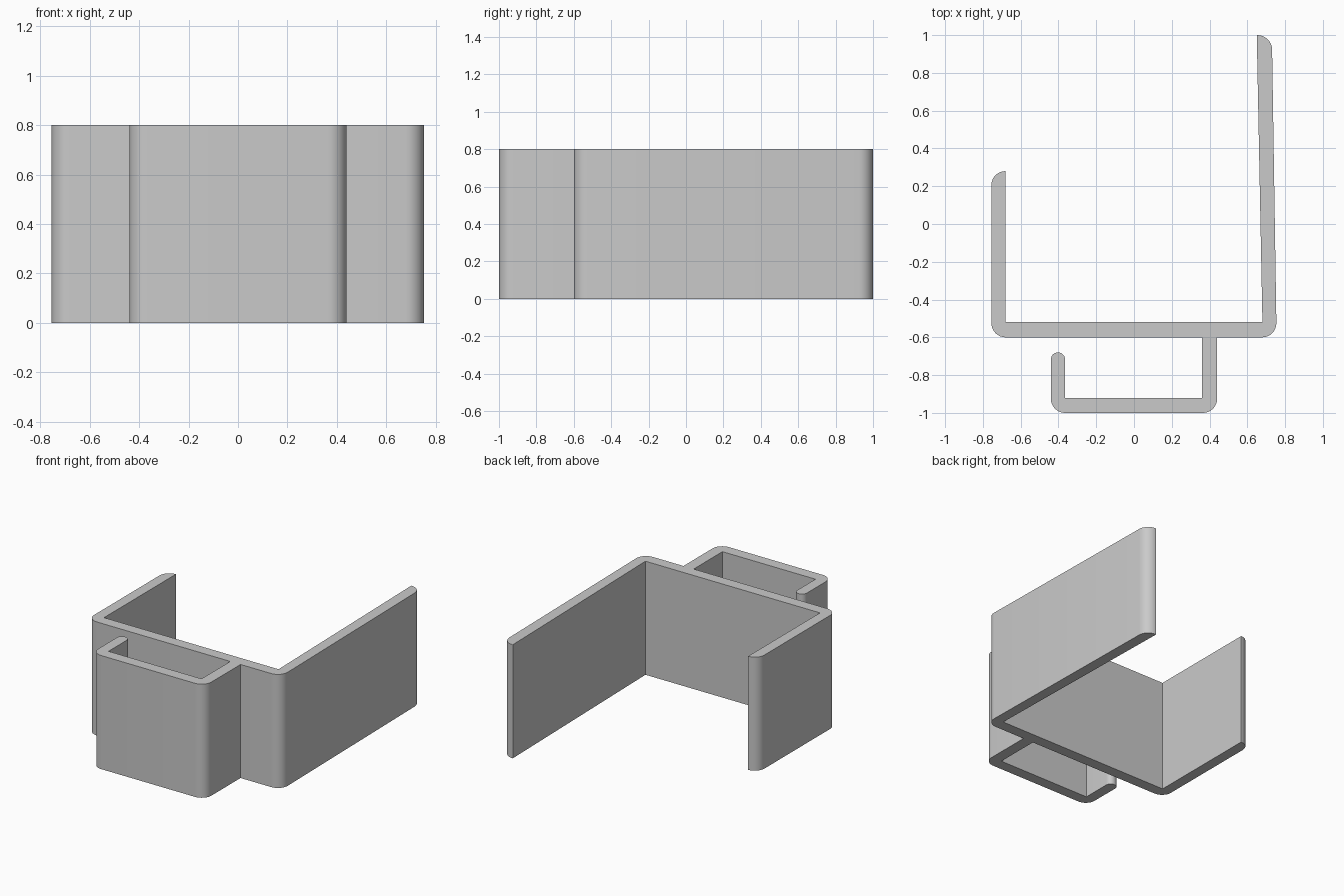
import bpy
import bmesh
import math
from mathutils import Vector

HEIGHT = 0.8
STEPS = 8

if "Cube" in bpy.data.objects:
    bpy.data.objects.remove(bpy.data.objects["Cube"])


def fillet(prev, corner, nxt, radius):
    """Points of an arc that rounds one corner of an outline."""
    a, b = (prev - corner).normalized(), (nxt - corner).normalized()
    half = a.angle(b) / 2
    centre = corner + (a + b).normalized() * radius / math.sin(half)
    reach = radius / math.tan(half)
    start = (corner + a * reach - centre).normalized()
    end = (corner + b * reach - centre).normalized()
    return [centre + start.slerp(end, i / STEPS) * radius for i in range(STEPS + 1)]


def rounded_outline(corners):
    pts = [Vector((x, y)) for x, y, r in corners]
    out = []
    for i, (x, y, r) in enumerate(corners):
        if r:
            out += fillet(pts[i - 1], pts[i], pts[(i + 1) % len(pts)], r)
        else:
            out.append(pts[i])
    return out


# Bracket cross-section: x, y, corner radius
outline = [
    # front wall up to the small hook
    (-0.755, -0.6, 0.075), (0.36, -0.6, 0),
    # inside of the small hook
    (0.36, -0.92, 0), (-0.365, -0.92, 0),
    # hook tip and outside
    (-0.365, -0.68, 0.037), (-0.44, -0.68, 0.037),
    (-0.44, -1, 0.075), (0.44, -1, 0.075), (0.44, -0.6, 0),
    # long leaning arm
    (0.755, -0.6, 0.075), (0.73, 1, 0.078), (0.65, 1, 0),
    # inside of the channel and short arm
    (0.68, -0.52, 0), (-0.68, -0.52, 0),
    (-0.68, 0.28, 0), (-0.755, 0.28, 0.074),
]

# Extrude the cross-section upward
bm = bmesh.new()
base = bm.faces.new([bm.verts.new((p.x, p.y, 0)) for p in rounded_outline(outline)])
grown = bmesh.ops.extrude_face_region(bm, geom=[base], use_keep_orig=True)
top = [v for v in grown["geom"] if isinstance(v, bmesh.types.BMVert)]
bmesh.ops.translate(bm, verts=top, vec=(0, 0, HEIGHT))
bmesh.ops.recalc_face_normals(bm, faces=bm.faces)
mesh = bpy.data.meshes.new("hook_bracket")
bm.to_mesh(mesh)
bm.free()
bracket = bpy.data.objects.new("hook_bracket", mesh)
bpy.context.collection.objects.link(bracket)

# Plain grey material
grey = bpy.data.materials.new("plain_grey")
grey.use_nodes = True
colour = (0.59, 0.59, 0.59, 1)
grey.diffuse_color = colour
grey.node_tree.nodes["Principled BSDF"].inputs["Base Color"].default_value = colour
mesh.materials.append(grey)

# Smooth rounded corners, crisp edges
bpy.ops.object.select_all(action="DESELECT")
bracket.select_set(True)
bpy.context.view_layer.objects.active = bracket
bpy.ops.object.shade_smooth_by_angle(angle=math.radians(30))
